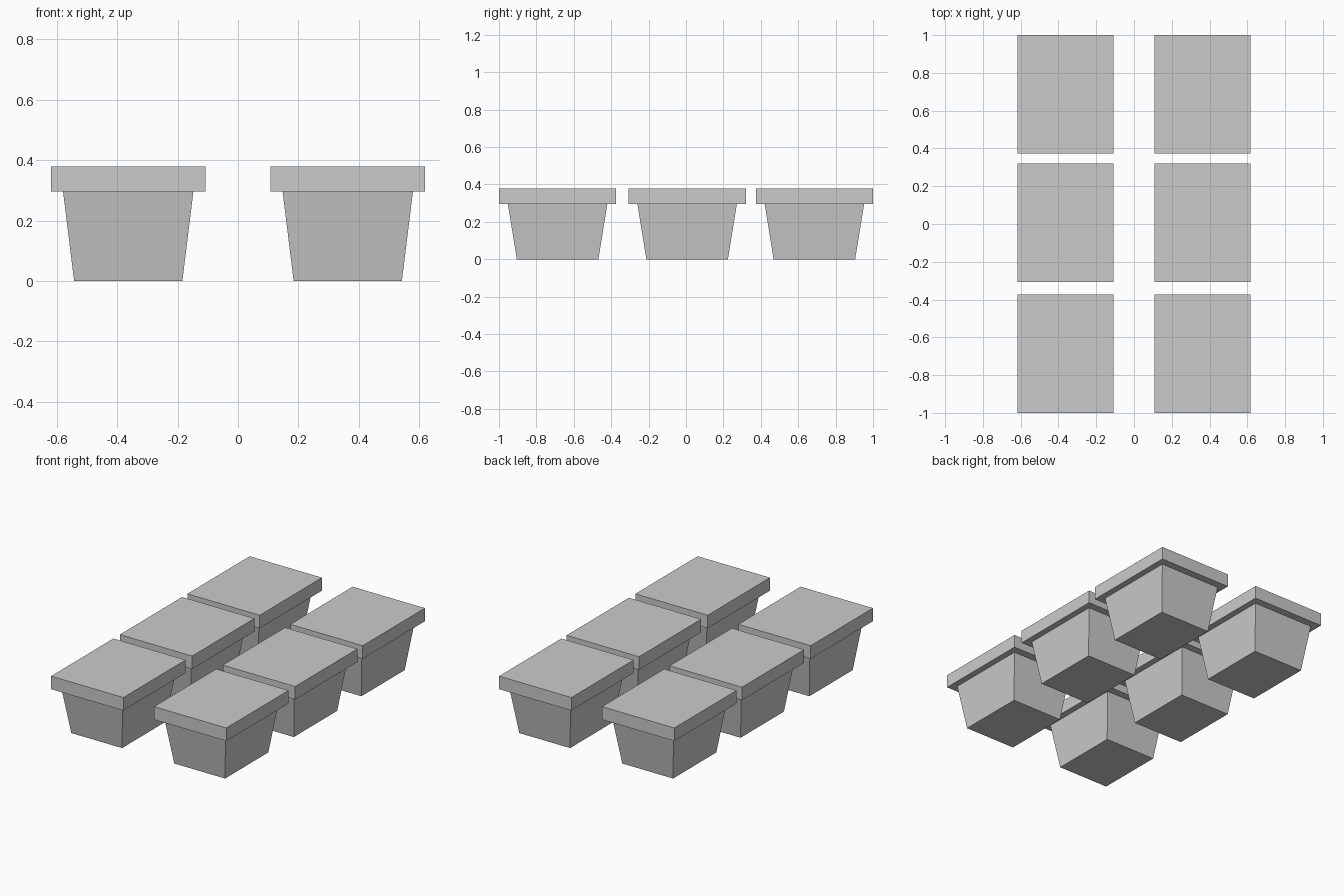
import bpy
import bmesh

if "Cube" in bpy.data.objects:
    bpy.data.objects.remove(bpy.data.objects["Cube"])

# Cross-sections of one pot from base to top: (half width, half depth, height)
SECTIONS = [
    (0.179, 0.218, 0.0),     # base
    (0.2155, 0.266, 0.296),  # top of tapered body
    (0.255, 0.3135, 0.296),  # underside of rim
    (0.255, 0.3135, 0.379),  # top of rim
]


def make_pot_mesh():
    """Skin the rectangular sections into one closed pot."""
    bm = bmesh.new()
    rings = [
        [bm.verts.new((sx * w, sy * d, z))
         for sx, sy in ((-1, -1), (1, -1), (1, 1), (-1, 1))]
        for w, d, z in SECTIONS
    ]
    for low, high in zip(rings, rings[1:]):
        for i in range(4):
            j = (i + 1) % 4
            bm.faces.new((low[i], low[j], high[j], high[i]))
    bm.faces.new(rings[0][::-1])
    bm.faces.new(rings[-1])
    bmesh.ops.recalc_face_normals(bm, faces=bm.faces)
    mesh = bpy.data.meshes.new("pot")
    bm.to_mesh(mesh)
    bm.free()
    return mesh


# Two columns of three pots sharing one mesh
pot_mesh = make_pot_mesh()
for side, x in (("left", -0.363), ("right", 0.363)):
    for row, y in (("front", -0.6865), ("middle", 0.006), ("back", 0.6865)):
        pot = bpy.data.objects.new(f"pot_{row}_{side}", pot_mesh)
        pot.location = (x, y, 0)
        bpy.context.collection.objects.link(pot)
